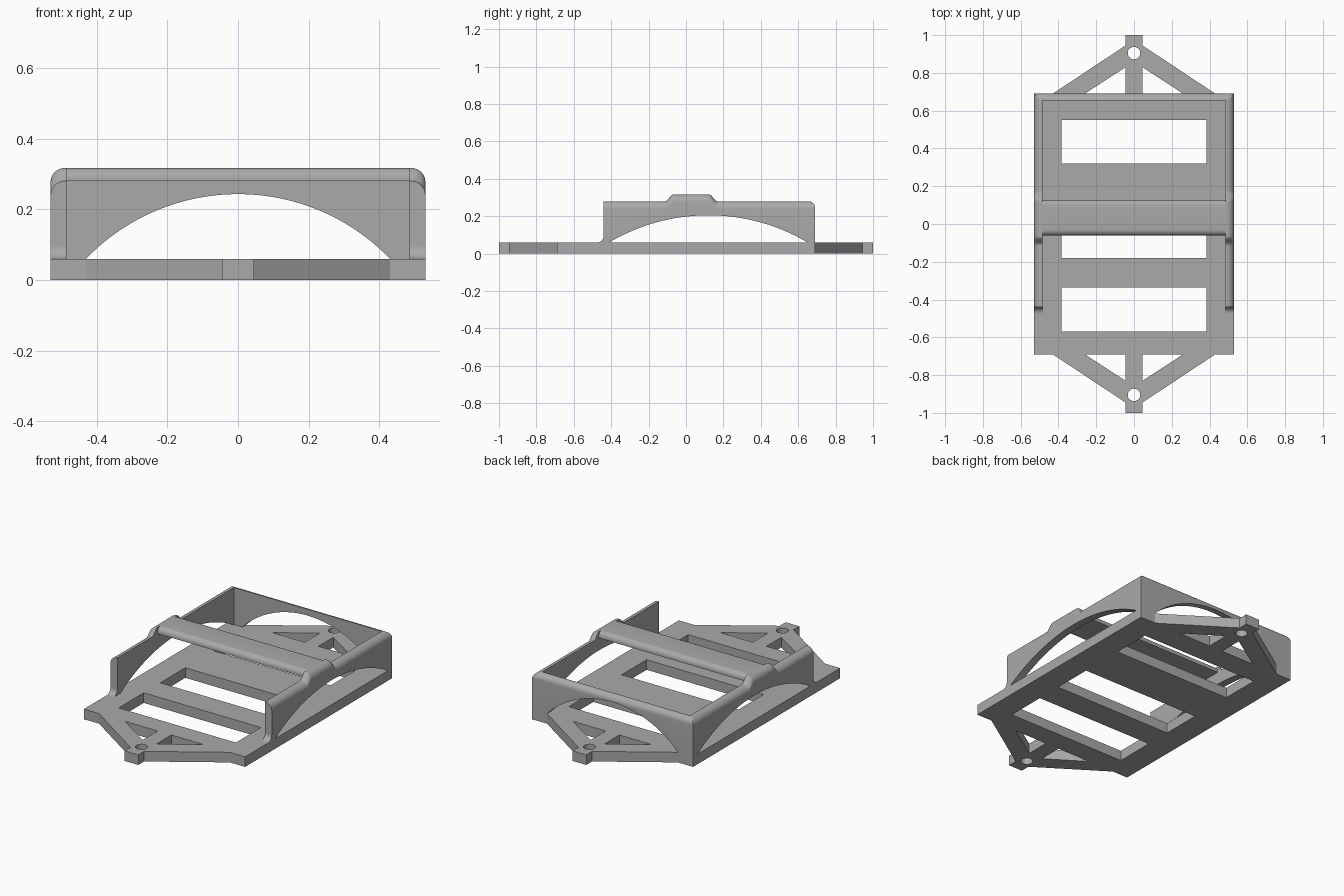
import bpy
import bmesh
from math import sin, cos, pi, sqrt

if "Cube" in bpy.data.objects:
    bpy.data.objects.remove(bpy.data.objects["Cube"])

# Overall sizes
W, L, TIP = 0.53, 0.69, 1.0      # half width, half length, end of tabs
T, H, RISE = 0.06, 0.28, 0.037   # plate height, wall height, strap rise
INNER_X, INNER_Y = 0.485, 0.655  # inner wall faces
STRAP_Y = 0.033

grey = bpy.data.materials.new("plain grey")
grey.use_nodes = True
colour = (0.4, 0.4, 0.4, 1)
grey.diffuse_color = colour
grey.node_tree.nodes["Principled BSDF"].inputs["Base Color"].default_value = colour


def finish(name, bm):
    bmesh.ops.remove_doubles(bm, verts=bm.verts, dist=0.00005)
    bmesh.ops.recalc_face_normals(bm, faces=bm.faces)
    mesh = bpy.data.meshes.new(name)
    bm.to_mesh(mesh)
    bm.free()
    mesh.materials.clear()
    mesh.materials.append(grey)
    obj = bpy.data.objects.new(name, mesh)
    bpy.context.collection.objects.link(obj)
    bpy.ops.object.select_all(action='DESELECT')
    obj.select_set(True)
    bpy.context.view_layer.objects.active = obj
    bpy.ops.object.shade_smooth_by_angle(angle=pi / 6)
    return obj


def loft(name, rings):
    bm = bmesh.new()
    rows = [[bm.verts.new(p) for p in ring] for ring in rings]
    n = len(rows[0])
    for a, b in zip(rows, rows[1:]):
        for i in range(n):
            j = (i + 1) % n
            bm.faces.new((a[i], a[j], b[j], b[i]))
    bm.faces.new(rows[0])
    bm.faces.new(rows[-1])
    return finish(name, bm)


def steps(a, b, n):
    return [a + (b - a) * i / n for i in range(n + 1)]


def arch(d, half, rise):
    """Underside height of a circular arch at distance d from its middle."""
    if abs(d) >= half:
        return T
    r = (half * half + rise * rise) / (2 * rise)
    return T + rise - r + sqrt(r * r - d * d)


def wall_section(inner, outer, low, high, r):
    """Wall cross-section with a rounded outer top edge."""
    pts = [(inner, low), (outer, low)]
    for i in range(9):
        a = pi / 2 * i / 8
        pts.append((outer - r + r * cos(a), high - r + r * sin(a)))
    return pts + [(inner, high)]


# Base plate with slots, end trusses and bolt holes
def base_plate():
    curve = bpy.data.curves.new("base_outline", 'CURVE')
    curve.dimensions = '2D'
    curve.fill_mode = 'BOTH'
    curve.extrude = T / 2

    def loop(points):
        s = curve.splines.new('POLY')
        s.points.add(len(points) - 1)
        for p, (x, y) in zip(s.points, points):
            p.co = (x, y, 0, 1)
        s.use_cyclic_u = True

    tab = 0.045
    corner = [(W, L), (0.43, L), (tab, 0.945), (tab, TIP)]
    half = corner + [(-x, y) for x, y in reversed(corner)]
    loop(half + [(-x, -y) for x, y in half])
    for y0, y1 in ((-0.57, -0.335), (-0.18, 0.055), (0.32, 0.55)):
        loop([(-0.385, y0), (0.385, y0), (0.385, y1), (-0.385, y1)])
    for s in (-1, 1):
        for m in (-1, 1):
            loop([(m * tab, s * L), (m * 0.26, s * L), (m * tab, s * 0.83)])
        loop([(0.033 * cos(a), s * 0.905 + 0.033 * sin(a))
              for a in steps(0, 2 * pi, 32)[:-1]])

    temp = bpy.data.objects.new("base_outline", curve)
    bpy.context.collection.objects.link(temp)
    graph = bpy.context.evaluated_depsgraph_get()
    mesh = bpy.data.meshes.new_from_object(temp.evaluated_get(graph))
    bm = bmesh.new()
    bm.from_mesh(mesh)
    bmesh.ops.translate(bm, verts=bm.verts, vec=(0, 0, T / 2))
    bpy.data.objects.remove(temp)
    bpy.data.meshes.remove(mesh)
    finish("base_plate", bm)


base_plate()


# Side walls: arched below, swelling up to meet the strap, rounded at the back
def wall_top(y):
    t = min(1, max(0, (0.14 - abs(y - STRAP_Y + 0.005)) / 0.045))
    return H + RISE * t * t * (3 - 2 * t)


def back_round(y, r=0.035):
    d = max(0, y - (L - r))
    return H - r + sqrt(max(0, r * r - d * d)) if d else 1


stations = sorted(set(steps(-0.44, -0.41, 1) + steps(-0.41, -0.12, 16)
                      + steps(-0.12, 0.18, 50) + steps(0.18, 0.65, 24)
                      + [L - 0.035 * (1 - sin(a)) for a in steps(0, pi / 2, 8)]))
for side, label in ((1, "left"), (-1, "right")):
    rings = []
    for y in stations:
        section = wall_section(INNER_X, W, arch(y - 0.12, 0.53, 0.145), wall_top(y), 0.04)
        rings.append([(side * x, y, min(z, back_round(y))) for x, z in section])
    loft(label + "_side_wall", rings)

    # Fillet where the front of the wall meets the plate
    r = 0.035
    profile = [(-0.44, T)] + [(-0.44 - r + r * cos(a), T + r - r * sin(a))
                              for a in steps(0, pi / 2, 8)]
    loft(label + "_wall_fillet",
         [[(side * x, y, z) for y, z in profile] for x in (INNER_X, W)])

# Back wall with a wide arch
xs = [-INNER_X] + steps(-0.43, 0.43, 48) + [INNER_X]
loft("back_wall", [[(x, y, z) for y, z in
                    wall_section(INNER_Y, L, arch(x, 0.43, 0.183), H, 0.0349)]
                   for x in xs])

# Cross strap with rounded upper edges
r, half, top = 0.03, 0.095, H + RISE
edge = [(half - r + r * cos(a), top - r + r * sin(a)) for a in steps(0, pi / 2, 8)]
profile = [(half, H)] + edge + [(-y, z) for y, z in reversed(edge)] + [(-half, H)]
loft("cross_strap", [[(x, y + STRAP_Y, z) for y, z in profile]
                     for x in (-INNER_X, INNER_X)])
